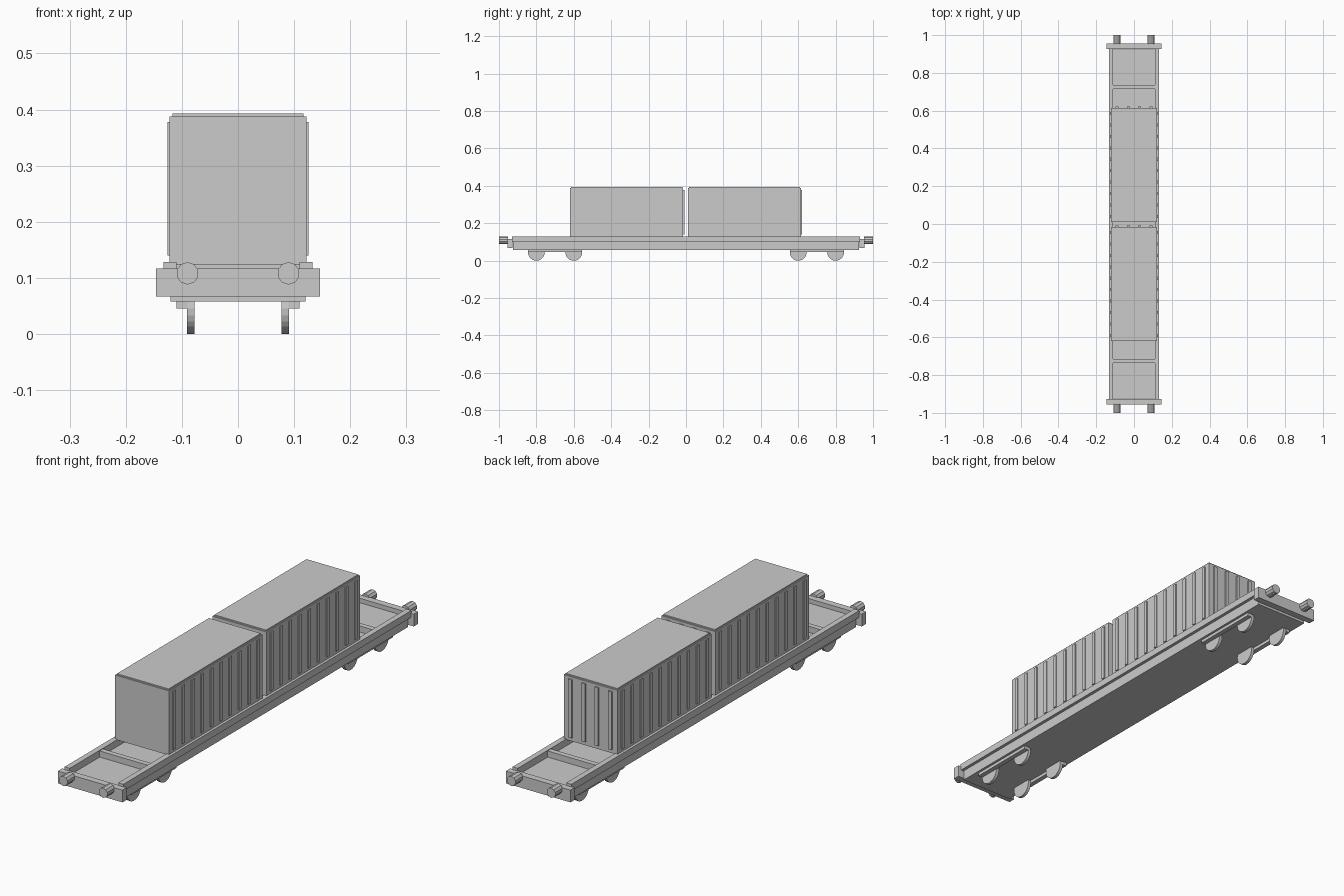
import bpy
import math

cube = bpy.data.objects.get("Cube")
if cube:
    bpy.data.objects.remove(cube, do_unlink=True)

# One plain colour for the whole wagon
grey = bpy.data.materials.new("light grey")
grey.use_nodes = True
color = (0.6, 0.6, 0.6, 1)
grey.diffuse_color = color
grey.node_tree.nodes["Principled BSDF"].inputs["Base Color"].default_value = color


def finish(name):
    ob = bpy.context.object
    ob.name = name
    ob.data.materials.append(grey)
    return ob


def box(name, x, y, z):
    """Box given by its (min, max) range on each axis."""
    bpy.ops.mesh.primitive_cube_add(size=1, location=[sum(r) / 2 for r in (x, y, z)])
    ob = finish(name)
    ob.scale = [r[1] - r[0] for r in (x, y, z)]
    bpy.ops.object.transform_apply(location=False, rotation=False, scale=True)
    return ob


def drum(name, axis, center, radius, depth, sides):
    rot = (math.pi / 2, 0, 0) if axis == "y" else (0, math.pi / 2, 0)
    bpy.ops.mesh.primitive_cylinder_add(vertices=sides, radius=radius, depth=depth,
                                        location=center, rotation=rot)
    return finish(name)


def span(center, half):
    return (center - half, center + half)


# Underframe
box("floor", (-0.12, 0.12), (-0.925, 0.925), (0.058, 0.1))
for s, side in ((1, "left"), (-1, "right")):
    box(side + "_rail", span(s * 0.1215, 0.0115), (-0.93, 0.93), (0.1, 0.128))

# Ends: beams, cross members, buffers, wheels and axle bars
for e, end in ((-1, "front"), (1, "back")):
    box(end + "_beam", (-0.146, 0.146), span(e * 0.941, 0.014), (0.067, 0.117))
    box(end + "_cross_member", (-0.11, 0.11), span(e * 0.725, 0.011), (0.1, 0.125))
    for s, side in ((1, "left"), (-1, "right")):
        tag = f"{end}_{side}_"
        drum(tag + "buffer", "y", (s * 0.09, e * 0.976, 0.108), 0.02, 0.048, 10)
        box(tag + "axle_bar", span(s * 0.1, 0.01), span(e * 0.7, 0.145), (0.045, 0.058))
        for y, place in ((0.6, "inner"), (0.8, "outer")):
            drum(tag + place + "_wheel", "x", (s * 0.084, e * y, 0.045),
                 0.045, 0.013, 24)


# Containers, ribbed on both sides and on the back end
def container(name, y0, y1):
    w, top = 0.122, 0.388
    box(name + "_body", (-w, w), (y0, y1), (0.125, top))
    box(name + "_roof", (-w + 0.005, w - 0.005), (y0 + 0.005, y1 - 0.005), (top, 0.393))
    rib_z = (0.14, 0.378)
    count = 10
    for i in range(count):
        y = y0 + (i + 0.5) * (y1 - y0) / count
        for s in (1, -1):
            box(name + "_side_rib", span(s * w, 0.004), span(y, 0.008), rib_z)
    for i in range(4):
        box(name + "_end_rib", span((i - 1.5) * 0.06, 0.008), span(y1, 0.006), rib_z)


container("front_container", -0.62, -0.015)
container("back_container", 0.01, 0.615)
